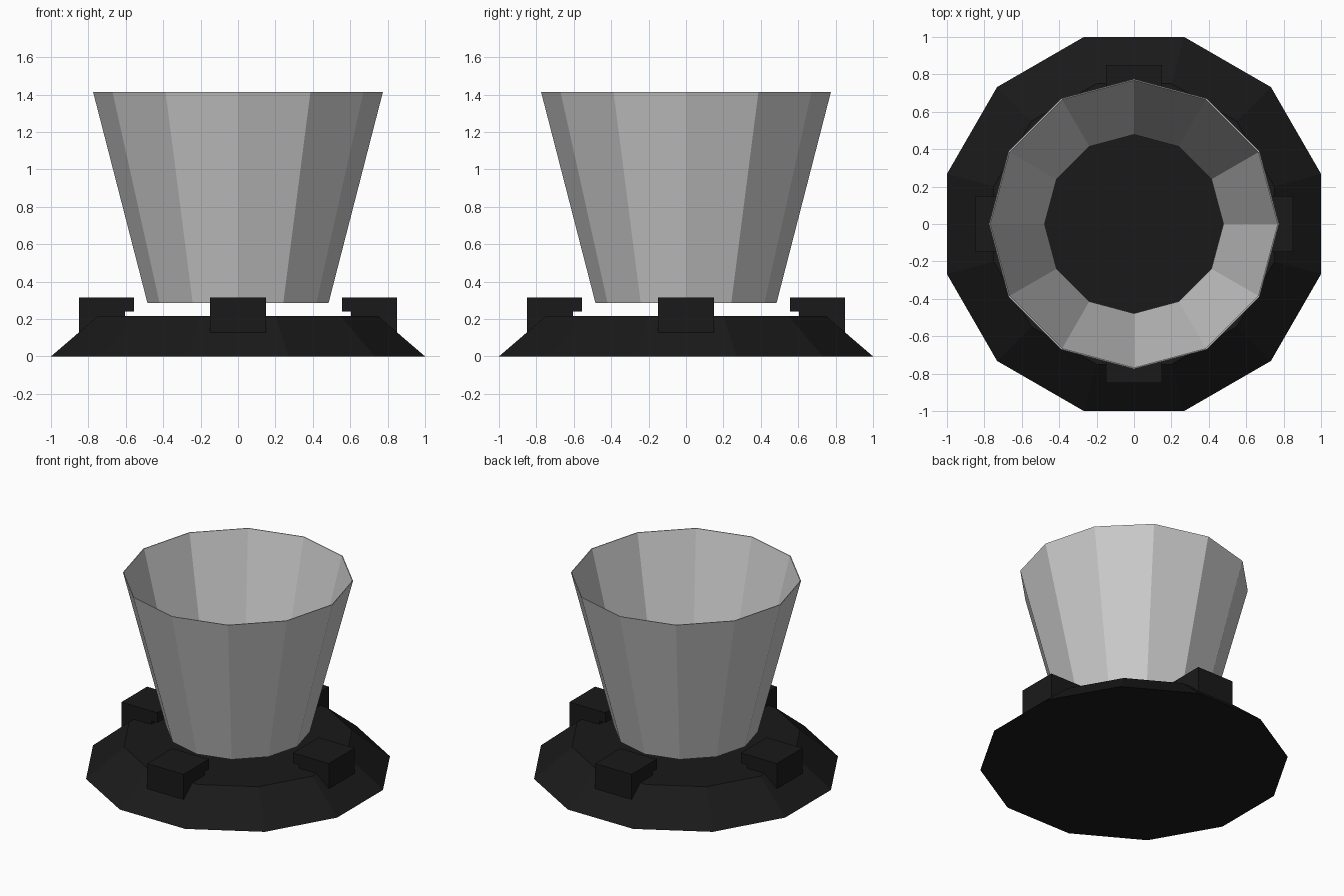
import bpy, bmesh
from math import cos, sin, pi, radians

if "Cube" in bpy.data.objects:
    bpy.data.objects.remove(bpy.data.objects["Cube"])

SIDES = 12

black = bpy.data.materials.new("black")
black.diffuse_color = (0.01, 0.01, 0.01, 1)
black.use_nodes = True
black.node_tree.nodes["Principled BSDF"].inputs["Base Color"].default_value = black.diffuse_color


def make_object(name, bm, material=None):
    bmesh.ops.recalc_face_normals(bm, faces=bm.faces[:])
    mesh = bpy.data.meshes.new(name)
    bm.to_mesh(mesh)
    bm.free()
    obj = bpy.data.objects.new(name, mesh)
    bpy.context.collection.objects.link(obj)
    if material:
        mesh.materials.append(material)
    return obj


def lathe(name, profile, start=0.0, material=None, closed_profile=False):
    """Revolve (radius, z) points; open profiles get end caps."""
    bm = bmesh.new()
    rings = []
    for r, z in profile:
        angles = [start + 2 * pi * i / SIDES for i in range(SIDES)]
        rings.append([bm.verts.new((r * cos(a), r * sin(a), z)) for a in angles])
    pairs = list(zip(rings, rings[1:]))
    if closed_profile:
        pairs.append((rings[-1], rings[0]))
    else:
        bm.faces.new(rings[0])
        bm.faces.new(rings[-1])
    for low, high in pairs:
        for i in range(SIDES):
            j = (i + 1) % SIDES
            bm.faces.new((low[i], low[j], high[j], high[i]))
    return make_object(name, bm, material)


# Sloped base, flat sides facing the axes
flat = 1 / cos(pi / SIDES)
lathe("base", [(flat, 0), (0.75 * flat, 0.215)], pi / SIDES, black)

# Thin-walled flared cup, open at both ends, floating above the base
lathe("cup", [(0.484, 0.285), (0.775, 1.415), (0.769, 1.415), (0.478, 0.285)],
      closed_profile=True)

# Four hooked clamps around the base
hook = [(0.85, 0.12), (0.85, 0.315), (0.555, 0.315),
        (0.555, 0.24), (0.605, 0.24), (0.605, 0.2)]
for side, angle in (("right", 0), ("back", 90), ("left", 180), ("front", 270)):
    bm = bmesh.new()
    face = bm.faces.new([bm.verts.new((r, -0.15, z)) for r, z in hook])
    ext = bmesh.ops.extrude_face_region(bm, geom=[face])["geom"]
    bmesh.ops.translate(bm, vec=(0, 0.3, 0),
                        verts=[v for v in ext if isinstance(v, bmesh.types.BMVert)])
    clamp = make_object(side + "_clamp", bm, black)
    clamp.rotation_euler.z = radians(angle)
